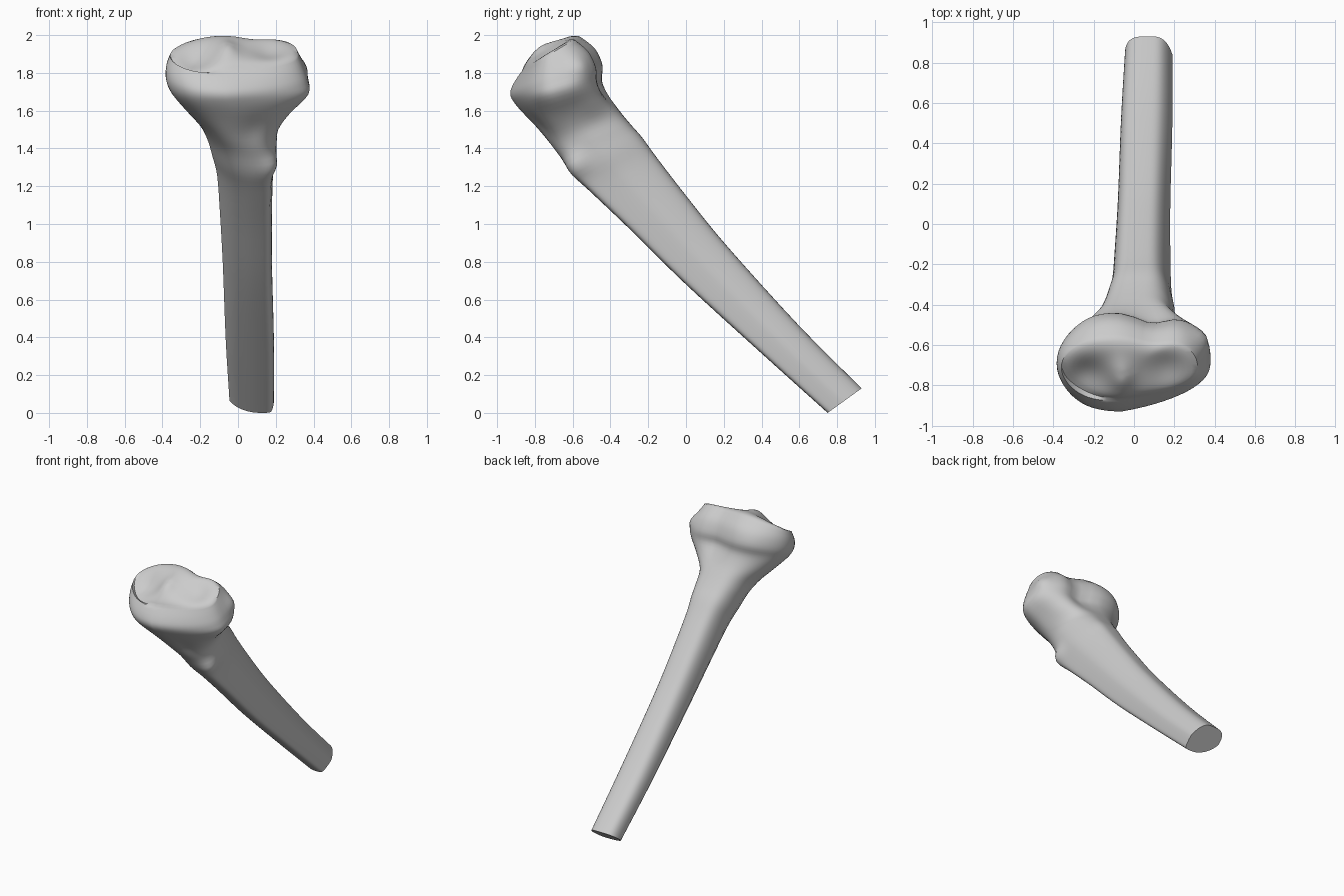
import bpy, bmesh, math
from mathutils import Vector

cube = bpy.data.objects.get("Cube")
if cube:
    bpy.data.objects.remove(cube, do_unlink=True)

bone = bpy.data.materials.new("bone_grey")
bone.use_nodes = True
colour = (0.6, 0.6, 0.6, 1)
bone.diffuse_color = colour
bone.node_tree.nodes["Principled BSDF"].inputs["Base Color"].default_value = colour

# Cross-sections from cut end to head: front y, z, back y, z, min x, max x, head weight
SECTIONS = [
    (.75, 0, .93, .13, -.045, .19, 0),
    (.40, .315, .60, .46, -.065, .19, 0),
    (0, .68, .22, .88, -.08, .18, 0),
    (-.30, .975, .02, 1.125, -.095, .18, 0),
    (-.50, 1.165, -.15, 1.345, -.11, .185, 0),
    (-.60, 1.26, -.23, 1.455, -.135, .20, .1),
    (-.67, 1.36, -.29, 1.525, -.16, .205, .3),
    (-.74, 1.44, -.35, 1.60, -.20, .22, .5),
    (-.82, 1.54, -.405, 1.68, -.28, .30, .8),
    (-.90, 1.63, -.44, 1.76, -.35, .375, 1),
    (-.93, 1.685, -.44, 1.84, -.38, .37, 1),
    (-.915, 1.74, -.48, 1.93, -.38, .345, 1),
    (-.87, 1.81, -.56, 1.995, -.355, .315, 1),
]
SIDES, STEPS = 56, 4


def bell(value, centre, width):
    return math.exp(-((value - centre) / width) ** 2)


def spline(a, b, c, d, t):
    return [q + .5 * t * (r - p + t * (2 * p - 5 * q + 4 * r - s + t * (3 * (q - r) + s - p)))
            for p, q, r, s in zip(a, b, c, d)]


def power(value, exponent):
    return math.copysign(abs(value) ** exponent, value)


# Rounded bumps and hollows: position, radius, height
BUMPS = [
    (Vector((.17, -.57, 1.32)), .06, .03),
    (Vector((.33, -.57, 1.83)), .06, .025),
    (Vector((-.20, -.47, 1.84)), .10, .01),
    (Vector((.08, -.74, 1.50)), .09, -.02),
    (Vector((.27, -.62, 1.60)), .09, -.015),
]


def ring(section):
    fy, fz, by, bz, x0, x1, head = section
    mid = Vector(((x0 + x1) / 2, (fy + by) / 2, (fz + bz) / 2))
    half = Vector((0, (by - fy) / 2, (bz - fz) / 2))
    width = (x1 - x0) / 2
    shaft = 1 - head
    points = []
    for i in range(SIDES):
        a = math.tau * i / SIDES
        # Blunt shaft back, nearly round left side of the head
        square = .8 - .18 * shaft * max(0, math.sin(a)) + .15 * head * max(0, -math.cos(a))
        u, v = power(math.cos(a), square), power(math.sin(a), square)
        back, front = max(0, v), max(0, -v)
        # Triangular shaft: flat back, front crest toward the right
        x = width * (u - shaft * .24 * max(0, u) * back)
        x += shaft * .5 * width * front * (1 - max(0, u) ** 2)
        # The head narrows to a blunt point at the front
        x -= head * .06 * front * (1 - u * u)
        depth = v + head * front * (.28 * max(0, u) + .08 * max(0, -u))
        # Hollow between the two condyles at the back
        depth -= head ** 3 * .2 * back * bell(mid.x + x, .09, .10)
        p = mid + Vector((x, 0, 0)) + half * depth
        outward = (p - mid).normalized()
        for centre, radius, height in BUMPS:
            p += outward * height * bell((p - centre).length, 0, radius)
        points.append(p)
    return points


rings = []
for k in range(len(SECTIONS) - 1):
    four = [SECTIONS[min(max(k + j, 0), len(SECTIONS) - 1)] for j in (-1, 0, 1, 2)]
    rings += [ring(spline(*four, s / STEPS)) for s in range(STEPS)]
rim = ring(SECTIONS[-1])

# Joint surface: a deep left dish open to the front, a ridge and a shallow right dish
fy, fz, by, bz = SECTIONS[-1][:4]
along = Vector((0, by - fy, bz - fz)).normalized()
normal = Vector((0, -along.z, along.y))
centre = sum(rim, Vector()) / SIDES
for k in range(12):
    r = 1 - k / 12
    inner = []
    for p in rim:
        q = centre + (p - centre) * r
        s = (q - centre).dot(along)
        lift = .03 * (1 - r ** 6)
        lift += .035 * bell(q.x, -.06, .06) * bell(s, -.03, .10) * (1 - r ** 4)
        lift -= .06 * bell(q.x, -.24, .11) * bell(s, -.06, .13)
        lift -= .03 * bell(q.x, .17, .10) * bell(s, 0, .11) * (1 - r ** 8)
        inner.append(q + normal * lift)
    rings.append(inner)

# Skin the rings and close both ends
bm = bmesh.new()
loops = [[bm.verts.new(p) for p in r] for r in rings]
for low, high in zip(loops, loops[1:]):
    for i in range(SIDES):
        j = (i + 1) % SIDES
        bm.faces.new((low[i], low[j], high[j], high[i]))
bm.faces.new(loops[0][::-1])
bm.faces.new(loops[-1])
bmesh.ops.recalc_face_normals(bm, faces=bm.faces)
mesh = bpy.data.meshes.new("shin_bone")
bm.to_mesh(mesh)
bm.free()
mesh.materials.append(bone)
obj = bpy.data.objects.new("shin_bone", mesh)
bpy.context.collection.objects.link(obj)
bpy.context.view_layer.objects.active = obj
obj.select_set(True)
bpy.ops.object.shade_smooth_by_angle(angle=math.radians(50))
